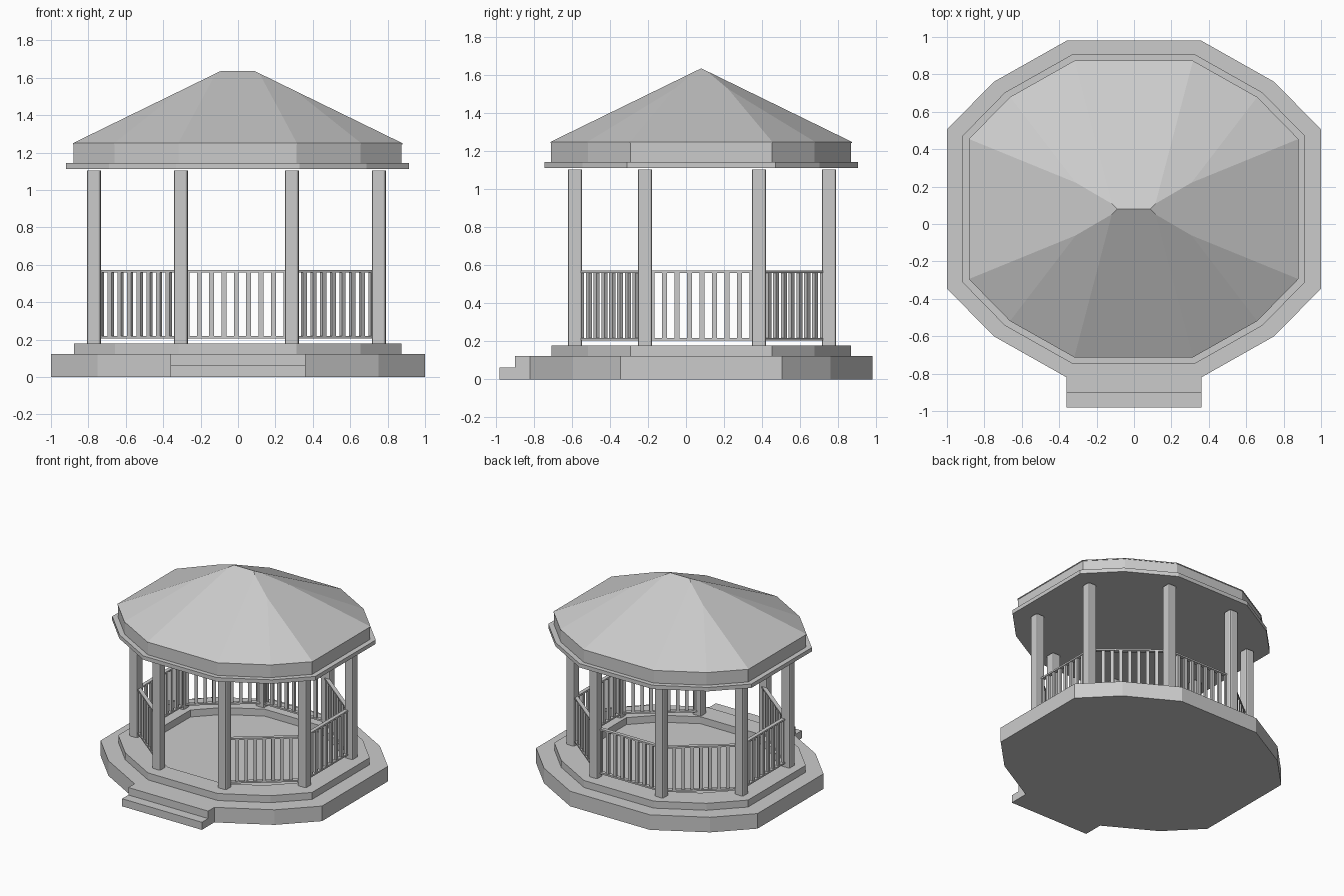
import bpy, bmesh, math
from mathutils import Vector, Matrix

if "Cube" in bpy.data.objects:
    bpy.data.objects.remove(bpy.data.objects["Cube"])

CX, CY = -0.002, 0.08          # plan centre of the pavilion
CORNER = [(1.0, 0.425), (0.75, 0.68), (0.36, 0.90)]


def outline(s):
    """Twelve-sided plan, mirrored from one quarter, counter-clockwise."""
    q = [(x * s, y * s) for x, y in CORNER]
    return (q + [(-x, y) for x, y in reversed(q)]
            + [(-x, -y) for x, y in q] + [(x, -y) for x, y in reversed(q)])


def finish(bm, name, loc=(0, 0, 0)):
    bmesh.ops.recalc_face_normals(bm, faces=bm.faces)
    me = bpy.data.meshes.new(name)
    bm.to_mesh(me)
    bm.free()
    ob = bpy.data.objects.new(name, me)
    ob.location = loc
    bpy.context.collection.objects.link(ob)
    return ob


def prism_bm(s, z0, z1):
    bm = bmesh.new()
    f = bm.faces.new([bm.verts.new((x, y, z0)) for x, y in outline(s)])
    top = bmesh.ops.extrude_face_region(bm, geom=[f])["geom"]
    vs = [v for v in top if isinstance(v, bmesh.types.BMVert)]
    bmesh.ops.translate(bm, vec=(0, 0, z1 - z0), verts=vs)
    if not f.is_valid or len(bm.faces) == 13:
        bm.faces.new([v for v in bm.verts if v not in vs])
    return bm


def slab(name, s, z0, z1, x=CX):
    return finish(prism_bm(s, z0, z1), name, (x, CY, 0))


def box(bm, centre, size, rot=Matrix()):
    m = Matrix.Translation(centre) @ rot @ Matrix.Diagonal((*size, 1))
    return bmesh.ops.create_cube(bm, size=1, matrix=m)["verts"]


# base slab
slab("base", 1.0, 0, 0.123, 0)

# raised curb ring around the sunken floor
bm = bmesh.new()
rings = [[bm.verts.new((x, y, z)) for x, y in outline(s)]
         for s, z in ((0.875, 0.123), (0.875, 0.18), (0.69, 0.18), (0.69, 0.123))]
for a, b in zip(rings, rings[1:]):
    for i in range(12):
        j = (i + 1) % 12
        bm.faces.new((a[i], a[j], b[j], b[i]))
finish(bm, "floor_curb", (CX, CY, 0))

# front steps
for name, y0, y1, h in (("upper_step", -0.90, -0.82, 0.123),
                        ("lower_step", -0.98, -0.90, 0.062)):
    bm = bmesh.new()
    box(bm, (0, (y0 + y1) / 2, h / 2), (0.72, y1 - y0, h))
    finish(bm, name)

# posts on an octagon, with chamfered corners
PX, PY = -0.009, 0.084
posts = [(0.762, -0.30), (0.762, 0.30), (0.297, 0.668), (-0.297, 0.668),
         (-0.762, 0.30), (-0.762, -0.30), (-0.297, -0.668), (0.297, -0.668)]
for n, (x, y) in enumerate(posts):
    bm = bmesh.new()
    box(bm, (0, 0, 0.6425), (0.075, 0.075, 0.925))
    edges = [e for e in bm.edges
             if abs(e.verts[0].co.z - e.verts[1].co.z) > 0.5]
    bmesh.ops.bevel(bm, geom=edges, offset=0.012, segments=2,
                    profile=0.5, affect='EDGES')
    finish(bm, f"post_{n + 1}", (PX + x, PY + y, 0))

# railing panels on every side but the front
for n in range(8):
    if n == 6:
        continue
    a = Vector((*posts[n], 0)) * 0.975
    b = Vector((*posts[(n + 1) % 8], 0)) * 0.975
    d = b - a
    mid = (a + b) / 2
    rot = Matrix.Rotation(math.atan2(d.y, d.x), 4, 'Z')
    bm = bmesh.new()
    for z in (0.212, 0.566):
        box(bm, (mid.x, mid.y, z), (d.length, 0.03, 0.013), rot)
    for k in range(-4, 5):
        p = mid + d.normalized() * k * 0.066
        box(bm, (p.x, p.y, 0.389), (0.026, 0.02, 0.345), rot)
    finish(bm, f"railing_{n + 1}", (PX, PY, 0))

# eaves and fascia band
slab("eaves", 0.917, 1.113, 1.145)
slab("fascia", 0.877, 1.145, 1.243)

# hipped roof: a prism trimmed by one equally sloped plane per side
S, Z0, Z1 = 0.881, 1.243, 1.25
slope = (1.637 - Z1) / (0.90 * S)
bm = prism_bm(S, Z0, 2.2)
pts = outline(S)
for i in range(12):
    p = Vector((*pts[i], Z1))
    e = Vector((*pts[(i + 1) % 12], Z1)) - p
    out = Vector((e.y, -e.x, 0)).normalized()
    nrm = (out * slope + Vector((0, 0, 1))).normalized()
    cut = bmesh.ops.bisect_plane(bm, geom=bm.verts[:] + bm.edges[:] + bm.faces[:],
                                 dist=1e-6, plane_co=p, plane_no=nrm,
                                 clear_outer=True)
    rim = [g for g in cut["geom_cut"] if isinstance(g, bmesh.types.BMEdge)]
    bmesh.ops.holes_fill(bm, edges=[g for g in rim if g.is_boundary], sides=0)
bmesh.ops.remove_doubles(bm, verts=bm.verts, dist=1e-4)
finish(bm, "roof", (CX, CY, 0))
